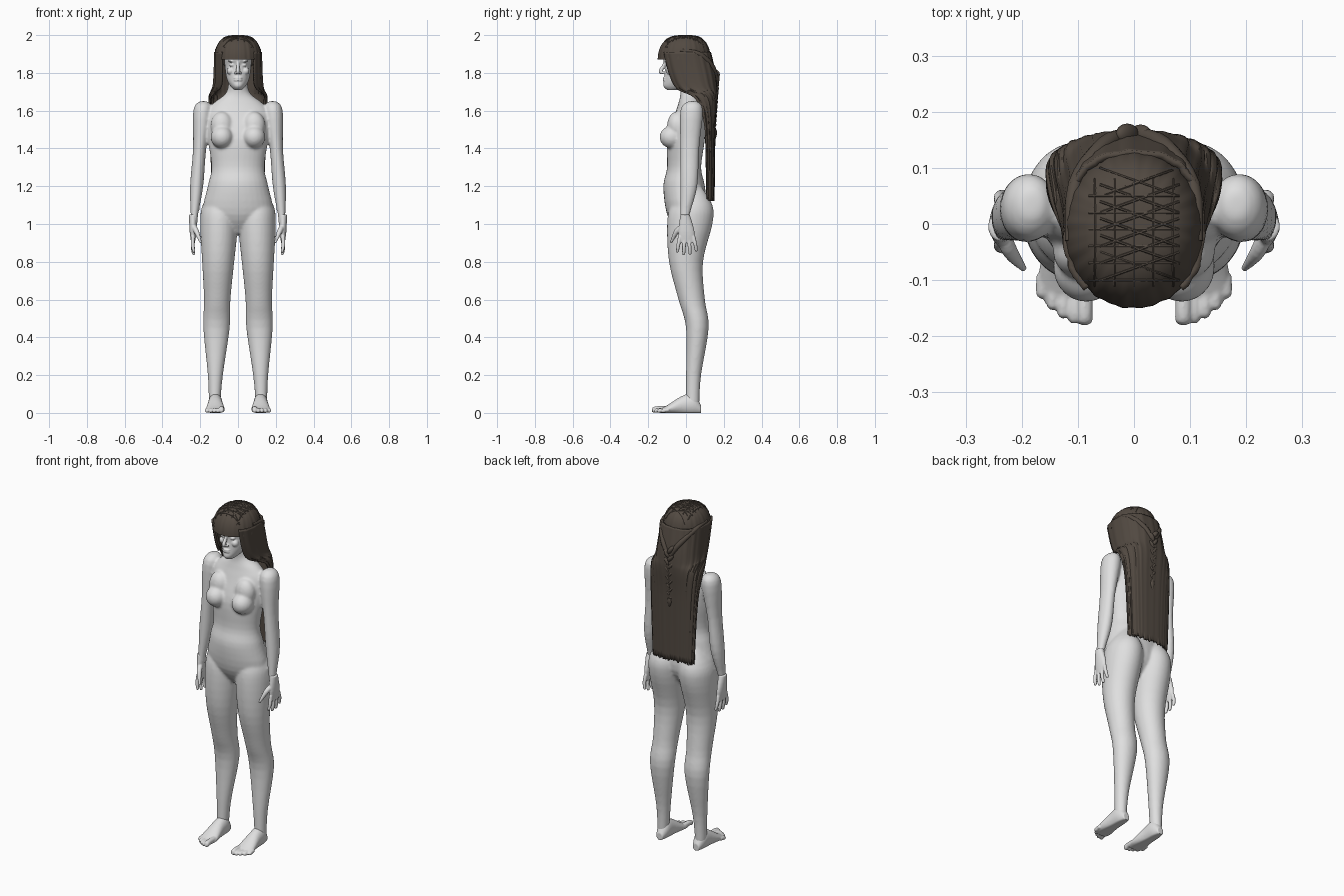
import bpy, bmesh, math, random
from math import sin, cos, pi, tau, radians
from mathutils import Vector, Matrix, Euler
from mathutils.bvhtree import BVHTree

random.seed(4)
if "Cube" in bpy.data.objects:
    bpy.data.objects.remove(bpy.data.objects["Cube"])


def material(name, red, green, blue):
    mat = bpy.data.materials.new(name)
    mat.use_nodes = True
    mat.diffuse_color = (red, green, blue, 1)
    shader = next(node for node in mat.node_tree.nodes if node.type == 'BSDF_PRINCIPLED')
    shader.inputs["Base Color"].default_value = (red, green, blue, 1)
    return mat


SKIN = material("pale grey skin", .74, .74, .74)
HAIR = material("dark brown hair", .085, .068, .054)


def blend(rows, steps=4):
    """Smooth curve through rows of equal length."""
    curve, last = [], len(rows) - 1
    for i in range(last):
        before, start, end, after = (Vector(rows[max(0, min(last, j))]) for j in range(i - 1, i + 3))
        for k in range(steps):
            t = k / steps
            ease = t * t * (3 - 2 * t)
            curve.append(start.lerp(end, ease)
                         + (end - before) / 2 * (t * (1 - t) ** 2)
                         - (after - start) / 2 * (t * t * (1 - t)))
    return curve + [Vector(rows[-1])]


def bridge(bm, rings, closed=True):
    loops = [[bm.verts.new(point) for point in ring] for ring in rings]
    count = len(loops[0])
    for low, high in zip(loops, loops[1:]):
        for i in range(count if closed else count - 1):
            j = (i + 1) % count
            bm.faces.new((low[i], low[j], high[j], high[i]))
    if closed:
        bm.faces.new(loops[0])
        bm.faces.new(loops[-1])


def stack(bm, rows, centre=lambda z: 0, count=32, groove=0):
    """Level ellipses given by height, half width, front y and back y."""
    rings = []
    for z, half, front, back in rows:
        ring = []
        for i in range(count):
            angle = tau * i / count
            lump = 1 + groove * (sin(17 * angle) + sin(29 * angle + 1))
            ring.append((centre(z) + lump * half * cos(angle),
                         (front + back) / 2 + lump * (back - front) / 2 * sin(angle), z))
        rings.append(ring)
    bridge(bm, rings)


def tube(bm, points, count=10, steps=4):
    """Round tube through points given by x, y, z and radius."""
    path = blend(points, steps)
    span = path[-1].to_3d() - path[0].to_3d()
    reference = Vector((0, 0, 0))
    reference[min(range(3), key=lambda axis: abs(span[axis]))] = 1
    rings = []
    for i, point in enumerate(path):
        along = path[min(i + 1, len(path) - 1)].to_3d() - path[max(i - 1, 0)].to_3d()
        across = along.cross(reference).normalized()
        up = along.cross(across).normalized()
        rings.append([point.to_3d() + point[3] * (across * cos(tau * k / count) + up * sin(tau * k / count))
                      for k in range(count)])
    bridge(bm, rings)


def ball(bm, centre, radii, turn=0):
    bmesh.ops.create_uvsphere(bm, u_segments=20, v_segments=12, radius=1,
                              matrix=Matrix.LocRotScale(Vector(centre), Euler((0, turn, 0)), Vector(radii)))


def finish(name, bm, mat, voxel=0, relax=0):
    bmesh.ops.recalc_face_normals(bm, faces=bm.faces)
    mesh = bpy.data.meshes.new(name)
    bm.to_mesh(mesh)
    bm.free()
    mesh.materials.append(mat)
    mesh.polygons.foreach_set("use_smooth", [True] * len(mesh.polygons))
    part = bpy.data.objects.new(name, mesh)
    bpy.context.collection.objects.link(part)
    if voxel:
        merge = part.modifiers.new("merge", 'REMESH')
        merge.mode, merge.voxel_size, merge.use_smooth_shade = 'VOXEL', voxel, True
        smooth = part.modifiers.new("relax", 'SMOOTH')
        smooth.factor, smooth.iterations = .5, relax
    else:
        mesh.set_sharp_from_angle(angle=radians(40))
    return part


# Body: torso, legs, arms and chest merged into one skin
bm = bmesh.new()
stack(bm, blend([(.95, .05, -.04, .05), (1.05, .18, -.1, .11), (1.2, .16, -.12, .1), (1.3, .14, -.1, .08),
                 (1.45, .16, -.1, .1), (1.58, .17, -.06, .1), (1.64, .13, -.04, .09),
                 (1.7, .06, -.03, .07), (1.8, .05, -.05, .06)]))
for side in (1, -1):
    stack(bm, blend([(.04, .03, 0, .07), (.2, .04, 0, .08), (.45, .07, 0, .12), (.6, .07, -.04, .1),
                     (.8, .085, -.09, .09), (1, .1, -.1, .14), (1.1, .09, -.08, .14), (1.2, .03, -.02, .08)]),
          lambda z: side * (.125 - .025 * z))
    stack(bm, blend([(1.65, .02, .01, .06), (1.6, .05, -.03, .09), (1.4, .035, -.03, .07),
                     (1.2, .035, -.03, .06), (1.05, .02, -.03, .02), (1, .02, -.03, .02)]),
          lambda z: side * (.315 - .08 * z))
    ball(bm, (side * .085, -.075, 1.46), (.06, .065, .06))
    ball(bm, (side * .085, -.05, 1.52), (.06, .05, .075))
finish("body", bm, SKIN, .007, 8)

for side, label in ((1, "left"), (-1, "right")):
    # Hand: palm, four fingers fanned by rule, thumb
    bm = bmesh.new()
    stack(bm, blend([(1.05, .022, -.03, .02), (.96, .018, -.04, .045), (.9, .01, -.03, .04)]),
          lambda z: side * .238)
    for k in range(4):
        y = .033 * k - .045
        tip = .834 + .008 * (k - 1.4) ** 2
        tube(bm, [(side * .238, y * .7, .935, .011), (side * .24, y * .9, tip + .04, .01),
                  (side * .234, y, tip + .006, .008), (side * .233, y, tip, .004)])
    tube(bm, [(side * .236, -.015, .99, .014), (side * .22, -.05, .96, .014), (side * .196, -.08, .9, .006)])
    finish(label + "_hand", bm, SKIN, .0035, 3)

    # Foot: flat-soled sections from heel to ball, then toes by rule
    bm = bmesh.new()
    rings = []
    for y, half, top in blend([(.08, .02, .04), (.04, .036, .1), (-.02, .04, .09),
                               (-.1, .05, .04), (-.14, .04, .02)]):
        rings.append([(side * .12 + half * cos(tau * k / 28), y,
                       max(0, top * (.45 + .55 * sin(tau * k / 28)))) for k in range(28)])
    bridge(bm, rings)
    for k in range(5):
        x, tip = side * (.088 + .019 * k), .003 * k * k - .18
        radius = .011 if k else .015
        tube(bm, [(x, -.09, radius * 1.4, radius), (x, tip + .03, radius * 1.4, radius),
                  (x, tip + .008, radius, radius), (x, tip, radius, radius / 2)])
    finish(label + "_foot", bm, SKIN, .004, 3)

# Head with nose, lips, eyes, cheeks and brows
bm = bmesh.new()
stack(bm, blend([(1.71, .02, -.1, -.04), (1.73, .04, -.12, .02), (1.77, .06, -.115, .05), (1.84, .07, -.11, .09),
                 (1.88, .07, -.12, .1), (1.95, .05, -.09, .07), (1.98, .02, -.03, .02)]), count=40)
tube(bm, [(0, -.11, 1.86, .008), (0, -.12, 1.835, .009), (0, -.134, 1.81, .011), (0, -.129, 1.796, .007)])
for z in (1.761, 1.772):
    ball(bm, (0, -.112, z), (.023, .011, .006))
for side in (1, -1):
    ball(bm, (side * .012, -.12, 1.8), (.008, .01, .007))
    ball(bm, (side * .03, -.093, 1.842), (.016, .015, .01))
    ball(bm, (side * .04, -.085, 1.81), (.02, .02, .02))
    ball(bm, (side * .032, -.1, 1.862), (.022, .012, .005))
finish("head", bm, SKIN, .0035, 3)

# Crown of the hair: a dome with a straight fringe
bm = bmesh.new()
dome = []
for k in range(13):
    rise = 1.55 * k / 12
    spread = cos(rise) ** .6
    dome.append((1.87 + .128 * sin(rise), .126 * spread, -.15 * spread, .13 * spread))
stack(bm, dome, count=120, groove=.006)
crown_tree = BVHTree.FromBMesh(bm)
finish("hair_crown", bm, HAIR)

# Long hair: an open sheet round the face that falls into a flat back curtain
bm = bmesh.new()
columns = 90
jitter = [random.uniform(-.01, .01) for i in range(columns + 1)]
ragged = [random.uniform(-.012, .012) for i in range(columns + 1)]
rings = []
for z, half, front, back, gap in blend([(1.91, .12, -.14, .125, 40), (1.8, .123, -.11, .15, 38),
                                        (1.72, .13, -.07, .16, 42), (1.66, .15, -.01, .16, 80),
                                        (1.5, .145, .05, .15, 90), (1.13, .13, .07, .145, 92)], 7):
    ring = []
    for i in range(columns + 1):
        angle = radians(gap - 90 + (360 - 2 * gap) * i / columns)
        lump = 1 + jitter[i] + .008 * sin(i)
        flat = math.copysign(abs(sin(angle)) ** .8, sin(angle))
        ring.append((lump * half * math.copysign(abs(cos(angle)) ** .8, cos(angle)),
                     (front + back) / 2 + lump * (back - front) / 2 * flat,
                     z + ragged[i] * (1.9 - z)))
    rings.append(ring)
bridge(bm, rings, closed=False)
sheet = finish("long_hair", bm, HAIR)
shell = sheet.modifiers.new("thickness", 'SOLIDIFY')
shell.thickness, shell.offset = .012, 0

# Back braid, gathered from two side strands
bm = bmesh.new()
for side in (1, -1):
    tube(bm, [(side * .115, -.03, 1.92, .008), (side * .105, .07, 1.9, .013),
              (side * .055, .14, 1.83, .015), (side * .01, .16, 1.76, .013)])
for k in range(13):
    side = 1 if k % 2 else -1
    size = 1 - .035 * k
    ball(bm, (side * .012 * size, .16 - .001 * k, 1.79 - .024 * k),
         (.014 * size, .019 * size, .03 * size), side * .6)
tube(bm, [(0, .15, 1.5, .012), (0, .15, 1.475, .014), (0, .15, 1.44, .003)])
finish("back_braid", bm, HAIR)

# Thin cords netted over the crown
bm = bmesh.new()


def cord(start, end):
    points = []
    for k in range(13):
        x, y = Vector(start).lerp(Vector(end), k / 12)
        hit = crown_tree.ray_cast(Vector((x, y, 3)), Vector((0, 0, -1)))[0]
        if hit:
            points.append((x, y, hit.z, .0025))
    tube(bm, points, 6, 1)


for k in range(-2, 3):
    cord((k * .035, -.11), (k * .035, .08))
for k in range(6):
    y = .03 * k - .1
    cord((-.08, y), (.08, y))
    cord((-.06, y), (.08, y + .05))
    cord((.08, y), (-.06, y + .05))
finish("crown_net", bm, HAIR)
